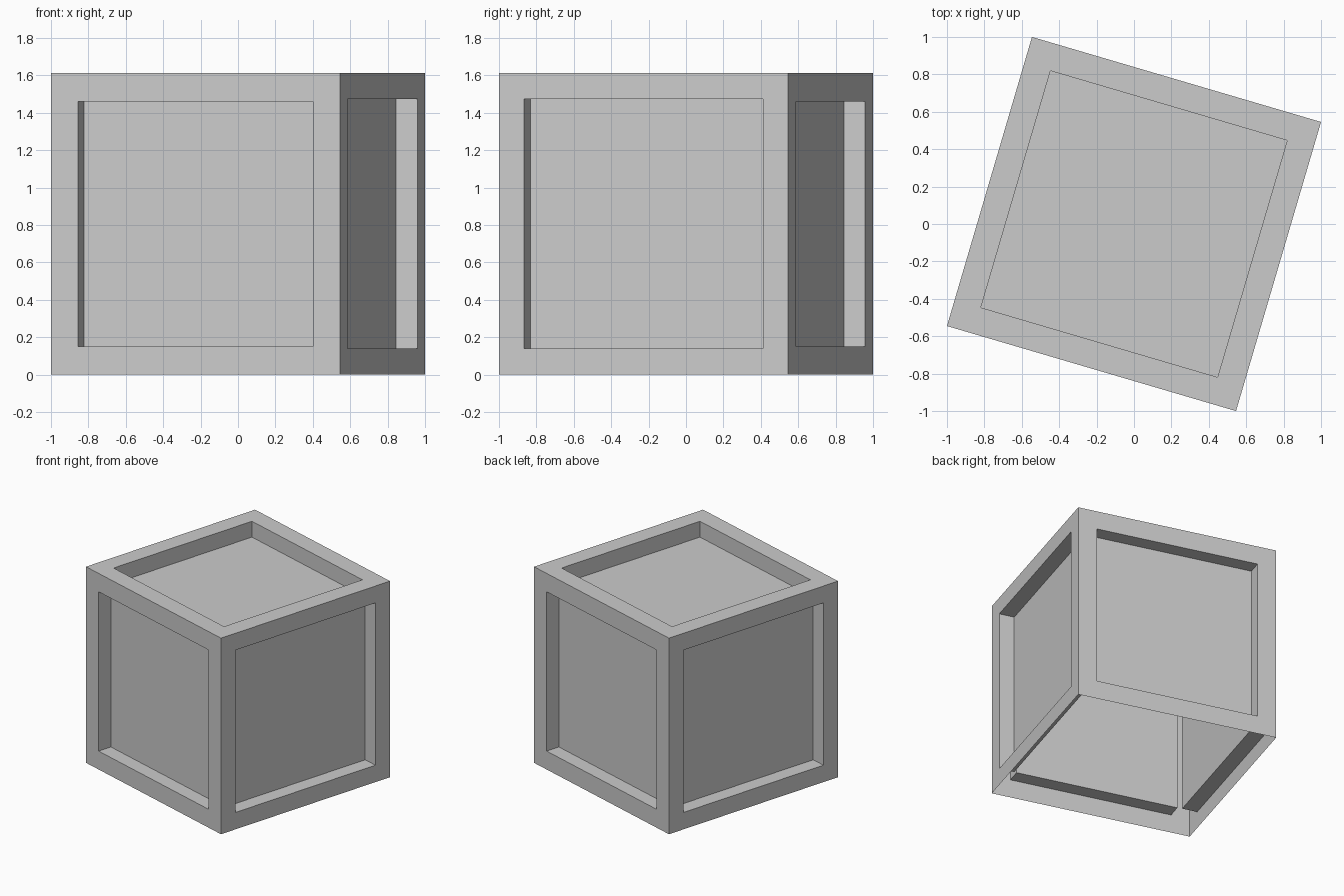
import bpy, bmesh, math
from mathutils import Matrix

if "Cube" in bpy.data.objects:
    bpy.data.objects.remove(bpy.data.objects["Cube"])

SIDE = 1.611
ANGLE = math.radians(-16.39)

# panel frame width and recess depth by face direction
PANELS = {
    "x": (0.139, 0.122),
    "y": (0.151, 0.117),
    "z": (0.146, 0.13),
}

# crate shell: cube standing on the ground, open at the bottom
bm = bmesh.new()
bmesh.ops.create_cube(bm, size=SIDE,
                      matrix=Matrix.Translation((0, 0, SIDE / 2)))
bm.normal_update()
bottom = [f for f in bm.faces if f.normal.z < -0.9]
bmesh.ops.delete(bm, geom=bottom, context='FACES_ONLY')

# recessed square panel in each remaining face
for face in list(bm.faces):
    normal = face.normal.copy()
    axis = "xyz"[max(range(3), key=lambda i: abs(normal[i]))]
    frame, depth = PANELS[axis]
    bmesh.ops.inset_individual(bm, faces=[face], thickness=frame,
                               use_even_offset=True)
    panel = bmesh.ops.extrude_discrete_faces(bm, faces=[face])["faces"][0]
    bmesh.ops.translate(bm, verts=panel.verts, vec=-normal * depth)

# turn the crate about the vertical axis
bmesh.ops.rotate(bm, verts=bm.verts, cent=(0, 0, 0),
                 matrix=Matrix.Rotation(ANGLE, 3, 'Z'))
bm.normal_update()

mesh = bpy.data.meshes.new("crate")
bm.to_mesh(mesh)
bm.free()
crate = bpy.data.objects.new("crate", mesh)
bpy.context.collection.objects.link(crate)
